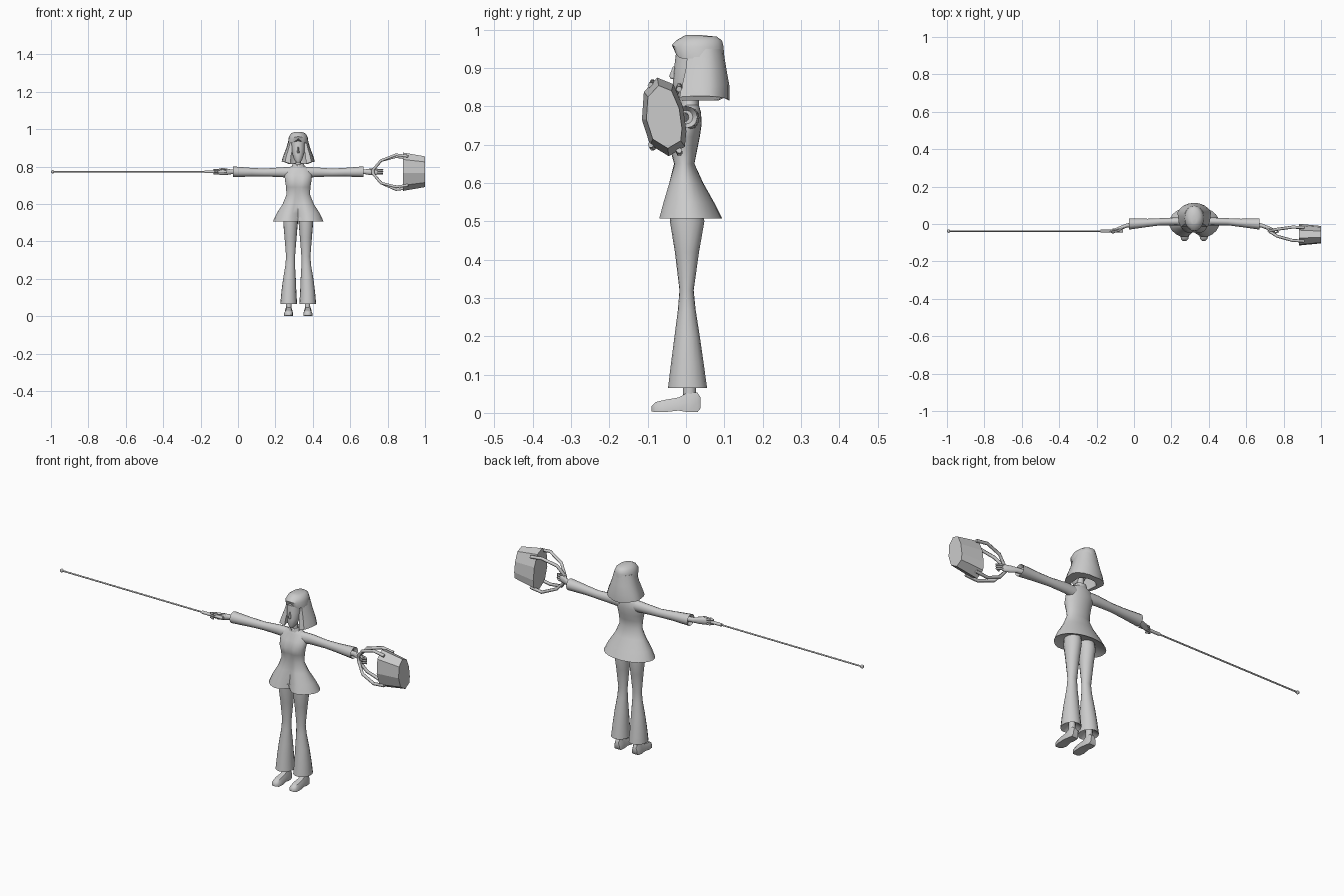
import bpy, bmesh, math

CX = 0.322  # centre line of the figure


def loft(name, rings, smooth=True):
    """Skin a list of equal-length point rings and cap both ends."""
    bm = bmesh.new()
    vs = [[bm.verts.new(p) for p in r] for r in rings]
    n = len(vs[0])
    for a, b in zip(vs, vs[1:]):
        for i in range(n):
            j = (i + 1) % n
            bm.faces.new((a[i], a[j], b[j], b[i]))
    bm.faces.new(vs[0])
    bm.faces.new(vs[-1])
    bmesh.ops.recalc_face_normals(bm, faces=bm.faces)
    me = bpy.data.meshes.new(name)
    bm.to_mesh(me)
    bm.free()
    ob = bpy.data.objects.new(name, me)
    bpy.context.collection.objects.link(ob)
    if smooth:
        bpy.ops.object.select_all(action='DESELECT')
        ob.select_set(True)
        bpy.context.view_layer.objects.active = ob
        bpy.ops.object.shade_smooth_by_angle(angle=math.radians(45))
    return ob


def oval(x, z, rx, y0, y1, n=16, notch=0.0, lift=0.0):
    """Level ring; the first point faces front, notch/lift shape the front centre."""
    pts = []
    for i in range(n):
        a = 2 * math.pi * i / n
        w = min(a, 2 * math.pi - a)
        g = math.exp(-(w / 0.22) ** 2)
        pts.append((x + rx * math.sin(a), (y0 + y1) / 2 - (y1 - y0) / 2 * math.cos(a) + notch * g,
                    z + lift * math.exp(-(w / 0.35) ** 2)))
    return pts


def upright(x, y, z, ry, rz, n=12):
    return [(x, y + ry * math.cos(2 * math.pi * i / n), z + rz * math.sin(2 * math.pi * i / n)) for i in range(n)]


def tube(name, pts, r):
    cu = bpy.data.curves.new(name, 'CURVE')
    cu.dimensions = '3D'
    cu.bevel_depth = r
    cu.bevel_resolution = 1
    cu.use_fill_caps = True
    sp = cu.splines.new('POLY')
    sp.points.add(len(pts) - 1)
    for p, c in zip(sp.points, pts):
        p.co = (*c, 1)
    ob = bpy.data.objects.new(name, cu)
    bpy.context.collection.objects.link(ob)
    bpy.ops.object.select_all(action='DESELECT')
    ob.select_set(True)
    bpy.context.view_layer.objects.active = ob
    bpy.ops.object.convert(target='MESH')


# jacket with flared skirt, split at the front: z, half width, front y, back y, notch
jacket = [(.53, .08, -.045, .05, 0), (.507, .135, -.082, .095, .045), (.55, .115, -.068, .073, .035),
          (.60, .083, -.050, .045, .02), (.65, .063, -.033, .022, .004), (.69, .065, -.045, .03, .008),
          (.72, .070, -.053, .036, .015), (.755, .074, -.035, .041, .005), (.785, .064, -.018, .039, 0),
          (.802, .036, -.012, .034, 0), (.81, .02, -.006, .027, 0)]
loft("jacket", [oval(CX, z, rx, a, b, 24, nt) for z, rx, a, b, nt in jacket])

# open collar and neck
loft("collar", [oval(CX, .795, .036, -.016, .034, 12), oval(CX, .818, .029, -.014, .034, 12, 0, -.02),
                oval(CX, .80, .02, -.008, .028, 12)])
loft("neck", [oval(CX, z, .016, -.006, .026, 10) for z in (.79, .85)])

# head, nose
head = [(.822, .010, -.028, -.005), (.836, .021, -.034, .014), (.868, .032, -.034, .036),
        (.90, .036, -.031, .05), (.94, .037, -.026, .052)]
loft("head", [oval(CX, z, rx, a, b) for z, rx, a, b in head])
loft("nose", [oval(CX, .872, .007, -.040, -.02, 6), oval(CX, .879, .007, -.044, -.02, 6),
              oval(CX, .904, .003, -.034, -.02, 6)])

# hair crown with a centre-parted fringe
crown = [(.925, .054, -.029, .100, .024), (.955, .051, -.037, .098, .006), (.972, .043, -.026, .094, 0),
         (.982, .030, -.008, .080, 0), (.986, .012, .0, .04, 0)]
loft("hair_crown", [oval(CX, z, rx, a, b, 20, 0, lf) for z, rx, a, b, lf in crown])


# hair curtain around back and sides, open over the face
def curtain(z, rx, yc, ry, yb):
    arc = [math.radians(d) for d in range(-126, 127, 18)]

    def line(k):
        return [(CX + k * rx * math.sin(a) * (1.0 if abs(a) < 1.3 else .93),
                 yc + (ry * k * math.cos(a) if math.cos(a) > 0 else (yc - yb) * math.cos(a) / .588),
                 z + (.012 if k > .9 and z < .84 else 0) * abs(math.sin(a))) for a in arc]
    return line(1) + line(.6)[::-1]


loft("hair_bob", [curtain(.815, .094, .04, .073, -.017), curtain(.855, .085, .04, .073, -.010),
                  curtain(.90, .067, .04, .065, .0), curtain(.95, .052, .04, .057, .005)])

# trouser legs, ankles, shoes, arms, hands
leg = [(.085, .048, .022, -.022, .026), (.065, .051, .045, -.047, .055), (.13, .050, .040, -.039, .046),
       (.20, .047, .034, -.030, .036), (.27, .043, .026, -.021, .025), (.32, .041, .024, -.017, .020),
       (.42, .041, .032, -.029, .034), (.50, .041, .039, -.042, .048), (.56, .036, .036, -.040, .04)]
shoe = [(.038, .014, .012, .040), (.030, .018, .002, .053), (.005, .021, .002, .053),
        (-.02, .021, .006, .040), (-.055, .024, .002, .034), (-.08, .020, .002, .028), (-.09, .010, .004, .018)]
arm = [(.04, .010, .768, .024, .030), (.09, .014, .770, .021, .026), (.18, .012, .768, .019, .021),
       (.25, .006, .770, .022, .023), (.35, .0, .772, .030, .029), (.335, .0, .772, .018, .018)]
hand = [(.32, -.002, .772, .012, .012), (.36, -.008, .772, .011, .013), (.39, -.020, .772, .011, .018),
        (.415, -.029, .772, .010, .018), (.425, -.032, .772, .007, .013)]
for s, side in ((-1, "right"), (1, "left")):
    loft(side + "_trouser_leg", [oval(CX + s * dx, z, rx, a, b) for z, dx, rx, a, b in leg])
    loft(side + "_ankle", [oval(CX + s * .05, z, .015, -.008, .026, 10) for z in (.035, .09)])
    loft(side + "_shoe", [[(CX + s * .051 + rx * u, y, z0 + (z1 - z0) * v)
                           for u, v in ((-1, 0), (-1, .5), (-.6, 1), (.6, 1), (1, .5), (1, 0))]
                          for y, rx, z0, z1 in shoe])
    loft(side + "_sleeve", [upright(CX + s * d, *v) for d, *v in arm])
    loft(side + "_hand", [upright(CX + s * d, *v) for d, *v in hand])
    for i in range(3):
        z = .761 + .011 * i
        tube(side + "_finger", [(CX + s * .41, -.027, z), (CX + s * .435, -.030, z),
                                (CX + s * .45, -.042, z), (CX + s * .43, -.048, z)], .005)
    tube(side + "_thumb", [(CX + s * .38, -.018, .785), (CX + s * .405, -.036, .788),
                           (CX + s * .43, -.044, .782)], .005)

# long thin wand with handle and tip
loft("wand_handle", [upright(x, -.038, .772, .008, .008, 10) for x in (-.06, -.18)])
loft("wand_shaft", [upright(x, -.038, .772, .004, .004, 8) for x in (-.17, -.99)])
bpy.ops.mesh.primitive_uv_sphere_add(segments=10, ring_count=6, radius=.009, location=(-.991, -.038, .772))
bpy.context.object.name = "wand_tip"

# faceted bag tapering to its base
rim = [(-.075, .875), (-.033, .858), (-.008, .80), (.001, .735), (-.003, .695), (-.045, .670),
       (-.094, .700), (-.115, .765), (-.110, .838)]
loft("bag", [[(x, -.057 + (y + .057) * k, .772 + (z - .772) * k) for y, z in rim]
             for x, k in ((.882, 1), (1.0, .8))], smooth=False)

# two strap loops, each running above and below the hand
for y, up, down in ((-.092, .855, .700), (-.018, .845, .685)):
    my = (y - .038) / 2
    tube("bag_strap", [(.91, y, up), (.845, y * .95, up + .008), (.765, my, .832), (.722, -.038, .782),
                       (.722, -.038, .762), (.765, my, .712), (.845, y * .95, down - .008), (.91, y, down)], .008)
